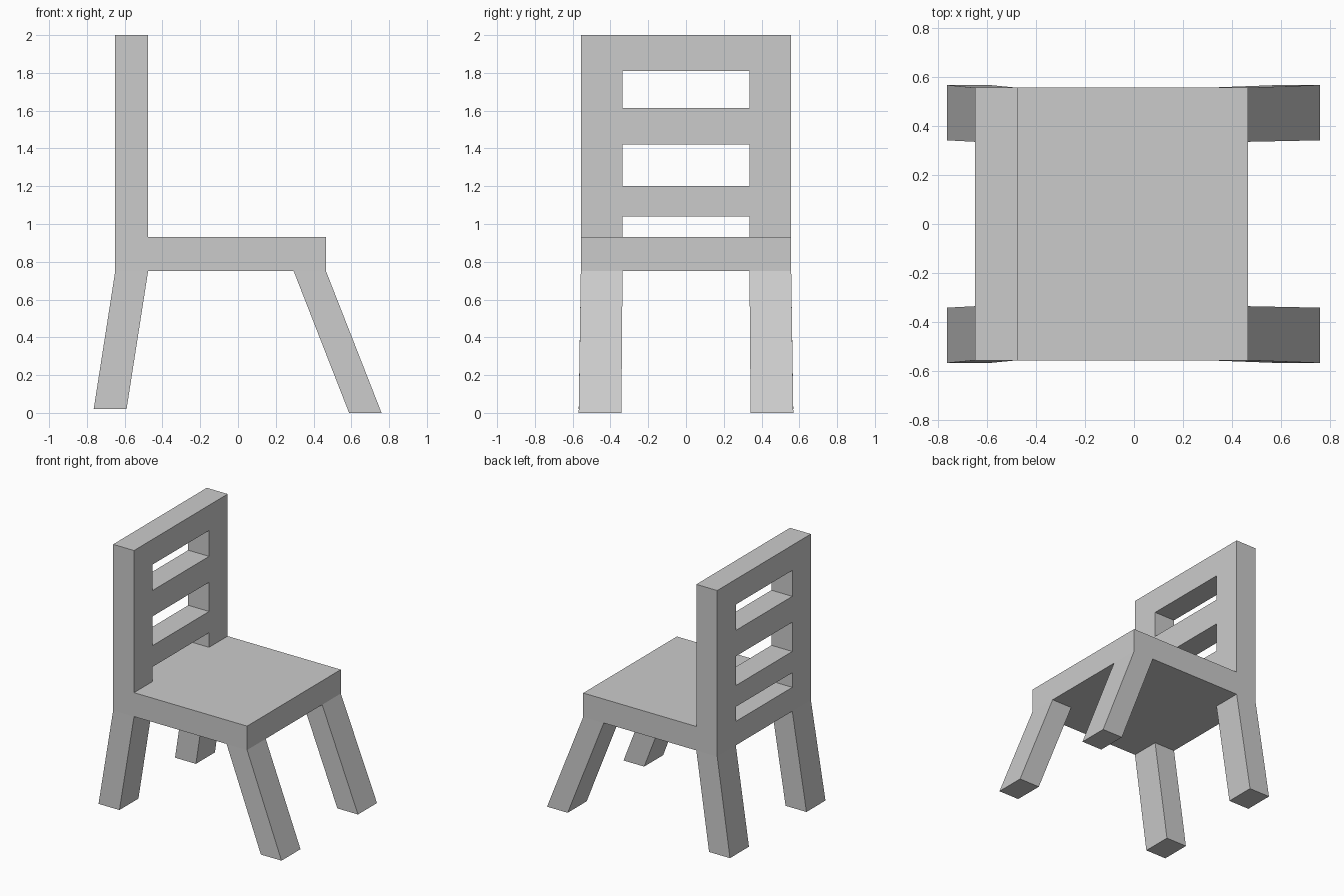
import bpy
import bmesh

if "Cube" in bpy.data.objects:
    bpy.data.objects.remove(bpy.data.objects["Cube"])

HALF_W = 0.557                      # half width of seat and backrest
INNER = 0.336                       # inner face of posts and legs
BACK_X = (-0.65, -0.476)            # depth of the backrest
FRONT_X = (0.295, 0.466)            # depth of the front leg tops
SEAT_Z = (0.75, 0.93)


def prism(name, bottom, top, mirror=False):
    """Box between two rectangles, each given as (x range, y range, z)."""
    bm = bmesh.new()
    rings = []
    for (x0, x1), (y0, y1), z in (bottom, top):
        corners = ((x0, y0), (x1, y0), (x1, y1), (x0, y1))
        rings.append([bm.verts.new((x, y, z)) for x, y in corners])
    low, high = rings
    bm.faces.new(low[::-1])
    bm.faces.new(high)
    for i in range(4):
        j = (i + 1) % 4
        bm.faces.new((low[i], low[j], high[j], high[i]))
    mesh = bpy.data.meshes.new(name)
    bm.to_mesh(mesh)
    bm.free()
    obj = bpy.data.objects.new(name, mesh)
    bpy.context.collection.objects.link(obj)
    if mirror:
        mod = obj.modifiers.new("Mirror", 'MIRROR')
        mod.use_axis = (False, True, False)
        mod.use_mirror_merge = False
    return obj


def box(name, xs, ys, zs, mirror=False):
    return prism(name, (xs, ys, zs[0]), (xs, ys, zs[1]), mirror)


# Seat slab
box("seat", (BACK_X[0], FRONT_X[1]), (-HALF_W, HALF_W), SEAT_Z)

# Backrest posts, one on each side
box("backrest_posts", BACK_X, (INNER, HALF_W), (SEAT_Z[1], 2.0), mirror=True)

# Horizontal slats between the posts
slats = {"lower_slat": (1.04, 1.20), "middle_slat": (1.42, 1.615), "top_rail": (1.81, 2.0)}
for name, zs in slats.items():
    box(name, BACK_X, (-INNER, INNER), zs)

# Splayed legs, mirrored left and right
leg_y, foot_y = (INNER, HALF_W), (0.342, 0.568)
prism("back_legs", ((-0.764, -0.59), foot_y, 0.02), (BACK_X, leg_y, SEAT_Z[0]), mirror=True)
prism("front_legs", ((0.588, 0.76), foot_y, 0.0), (FRONT_X, leg_y, SEAT_Z[0]), mirror=True)
